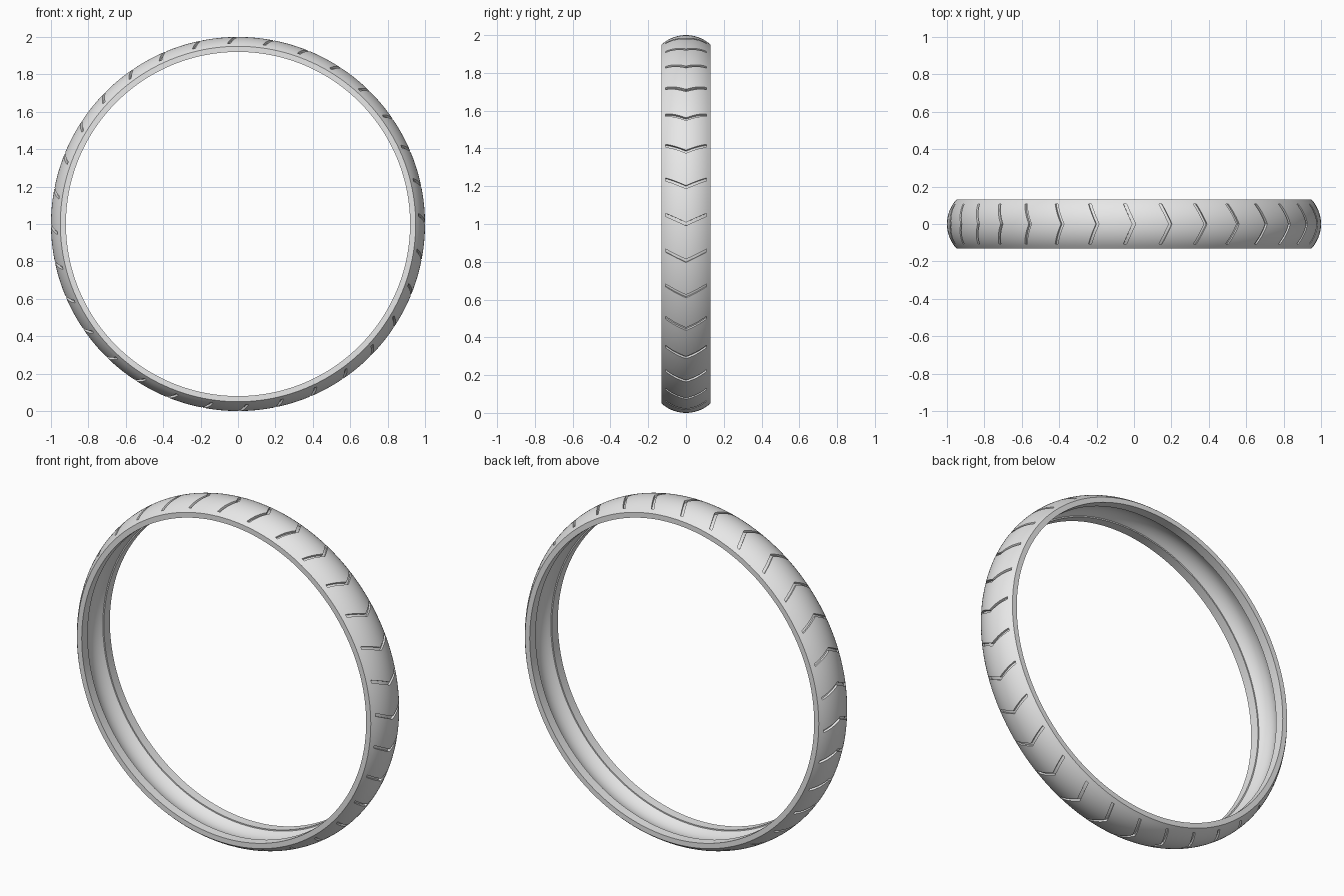
import bpy
import bmesh
from math import sin, cos, pi, sqrt, radians

if "Cube" in bpy.data.objects:
    bpy.data.objects.remove(bpy.data.objects["Cube"])

SEGMENTS = 192
GROOVES = 32
HALF_WIDTH = 0.13
CROWN = 0.194      # radius of the rounded tread section


def tread_radius(y):
    return 1 - CROWN + sqrt(CROWN ** 2 - y ** 2)


def place(y, r, a):
    return (r * sin(a), y, 1 + r * cos(a))


def make_object(name, bm):
    bmesh.ops.recalc_face_normals(bm, faces=bm.faces)
    mesh = bpy.data.meshes.new(name)
    bm.to_mesh(mesh)
    bm.free()
    ob = bpy.data.objects.new(name, mesh)
    bpy.context.collection.objects.link(ob)
    return ob


def loft(bm, sections, closed):
    """Join matching vertex loops, capping the ends of an open loft."""
    loops = [[bm.verts.new(p) for p in s] for s in sections]
    count = len(loops[0])
    for i in range(len(loops) if closed else len(loops) - 1):
        a, b = loops[i], loops[(i + 1) % len(loops)]
        for j in range(count):
            k = (j + 1) % count
            bm.faces.new((a[j], a[k], b[k], b[j]))
    if not closed:
        bm.faces.new(loops[0])
        bm.faces.new(loops[-1])


# Tire section: rounded tread, flat sides, inner lips and a hollow channel
steps = 16
tread = [HALF_WIDTH * (2 * i / steps - 1) for i in range(steps + 1)]
profile = [(y, tread_radius(y)) for y in tread]
profile.append((HALF_WIDTH, 0.92))
for i in range(9):
    t = 1 - i / 4
    profile.append((0.075 * t, 0.927 + 0.025 * (1 - t * t)))
    if i == 0:
        profile.insert(-1, (0.075, 0.92))
profile += [(-0.075, 0.92), (-HALF_WIDTH, 0.92)]

bm = bmesh.new()
loft(bm, [[place(y, r, 2 * pi * i / SEGMENTS) for y, r in profile]
          for i in range(SEGMENTS)], closed=True)
tire = make_object("tire", bm)

# Chevron tread grooves, all pointing the same way round
bm = bmesh.new()
for g in range(GROOVES):
    tip = 2 * pi * g / GROOVES
    sections = []
    for i in range(-6, 7):
        y = 0.108 * i / 6
        a = tip - 0.05 * abs(i) / 6
        low, high = tread_radius(y) - 0.014, tread_radius(y) + 0.02
        half = 0.0085
        sections.append([place(y, low, a - half), place(y, low, a + half),
                         place(y, high, a + half), place(y, high, a - half)])
    loft(bm, sections, closed=False)
cutter = make_object("groove_cutter", bm)
cutter.hide_render = True

cut = tire.modifiers.new("grooves", "BOOLEAN")
cut.operation = "DIFFERENCE"
cut.solver = "EXACT"
cut.object = cutter
bpy.ops.object.select_all(action="DESELECT")
bpy.context.view_layer.objects.active = tire
tire.select_set(True)
bpy.ops.object.modifier_apply(modifier=cut.name)
bpy.data.objects.remove(cutter)

# Plain grey rubber
rubber = bpy.data.materials.new("light_grey_rubber")
rubber.use_nodes = True
grey = (0.8, 0.8, 0.8, 1)
rubber.diffuse_color = grey
rubber.node_tree.nodes["Principled BSDF"].inputs["Base Color"].default_value = grey
tire.data.materials.clear()
tire.data.materials.append(rubber)

bpy.ops.object.shade_smooth_by_angle(angle=radians(30))
